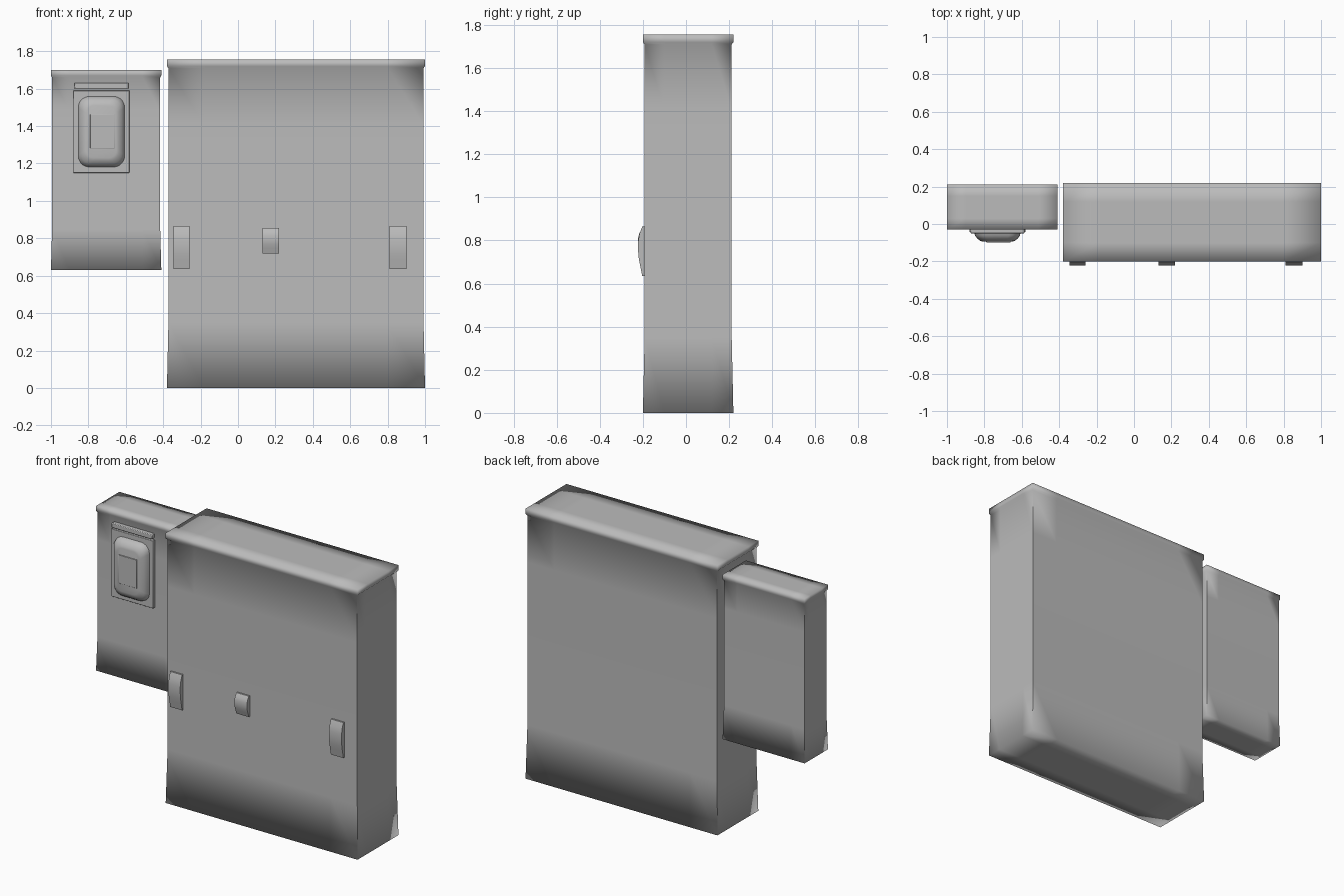
import bpy, bmesh
from mathutils import Vector

cube = bpy.data.objects.get("Cube")
if cube:
    bpy.data.objects.remove(cube, do_unlink=True)

grey = bpy.data.materials.new("cabinet_grey")
grey.use_nodes = True
colour = (0.5, 0.5, 0.5, 1)
grey.diffuse_color = colour
grey.node_tree.nodes["Principled BSDF"].inputs["Base Color"].default_value = colour


def finish(bm, name, angle=None):
    bmesh.ops.recalc_face_normals(bm, faces=bm.faces)
    mesh = bpy.data.meshes.new(name)
    bm.to_mesh(mesh)
    bm.free()
    mesh.materials.append(grey)
    obj = bpy.data.objects.new(name, mesh)
    bpy.context.collection.objects.link(obj)
    bpy.ops.object.select_all(action='DESELECT')
    obj.select_set(True)
    bpy.context.view_layer.objects.active = obj
    if angle is None:
        bpy.ops.object.shade_smooth()
    else:
        bpy.ops.object.shade_smooth_by_angle(angle=angle)
    return obj


def box(lo, hi):
    bm = bmesh.new()
    bmesh.ops.create_cube(bm, size=1)
    lo, hi = Vector(lo), Vector(hi)
    for v in bm.verts:
        v.co = (lo + hi) / 2 + v.co * (hi - lo)
    return bm


def cut(bm, axis, value):
    point, normal = Vector(), Vector()
    point[axis], normal[axis] = value, 1
    bmesh.ops.bisect_plane(bm, geom=bm.verts[:] + bm.edges[:] + bm.faces[:],
                           plane_co=point, plane_no=normal)


def enclosure(name, lo, hi, lip, overhang, soft):
    """Box with soft shaded ends and a thin projecting lid rim."""
    bm = box(lo, hi)
    rim = hi[2] - lip
    for axis, inset in enumerate(soft):
        cut(bm, axis, lo[axis] + inset)
        cut(bm, axis, hi[axis] - inset)
    cut(bm, 2, rim)
    cut(bm, 2, rim - 0.01)
    # Pull the walls in slightly between the foot and the rim
    for v in bm.verts:
        if lo[2] + 0.01 < v.co.z < rim - 0.005:
            for axis in (0, 1):
                if abs(v.co[axis] - lo[axis]) < 0.001:
                    v.co[axis] += overhang
                elif abs(v.co[axis] - hi[axis]) < 0.001:
                    v.co[axis] -= overhang
    # Keep the upright corners crisp while the ends shade softly
    for e in bm.edges:
        if len(e.link_faces) == 2:
            a, b = (f.normal for f in e.link_faces)
            d = e.verts[0].co - e.verts[1].co
            if a.length and b.length and a.dot(b) < 0.5 and abs(d.z) > 0.01:
                e.smooth = False
    return finish(bm, name)


enclosure("main_cabinet", (-0.38, -0.2, 0), (1, 0.22, 1.755),
          0.035, 0.008, (0.2, 0.1, 0.35))
enclosure("meter_box", (-1, -0.03, 0.63), (-0.41, 0.21, 1.7),
          0.03, 0.006, (0.1, 0.06, 0.22))


def bevelled(name, lo, hi, width, segments=2):
    obj = finish(box(lo, hi), name, 0.6)
    mod = obj.modifiers.new("soft_edges", 'BEVEL')
    mod.width, mod.segments = width, segments
    return obj


# Meter door with its hinge strip
bevelled("meter_door", (-0.88, -0.044, 1.15), (-0.58, -0.02, 1.59), 0.003)
bevelled("door_hinge", (-0.875, -0.05, 1.6), (-0.585, -0.02, 1.63), 0.004)


def rounded_ring(bm, cx, cz, w, h, r, y, steps=5):
    import math
    ring = []
    for q, (sx, sz) in enumerate(((1, 1), (-1, 1), (-1, -1), (1, -1))):
        for i in range(steps + 1):
            a = math.pi / 2 * (q + i / steps)
            ring.append(bm.verts.new((cx + sx * (w - r) + r * math.cos(a), y,
                                      cz + sz * (h - r) + r * math.sin(a))))
    return ring


# Domed cover: stacked rounded outlines (half width, half height, radius, depth)
bm = bmesh.new()
rings = [rounded_ring(bm, -0.73, 1.37, *s) for s in (
    (0.125, 0.19, 0.06, -0.04), (0.12, 0.185, 0.06, -0.062),
    (0.108, 0.172, 0.055, -0.078), (0.092, 0.155, 0.05, -0.09),
    (0.08, 0.14, 0.04, -0.094))]
for a, b in zip(rings, rings[1:]):
    for i in range(len(a)):
        j = (i + 1) % len(a)
        bm.faces.new((a[i], a[j], b[j], b[i]))
bm.faces.new(rings[-1])
bm.faces.new(rings[0])
finish(bm, "meter_cover", 0.9)
bevelled("meter_window", (-0.79, -0.099, 1.28), (-0.66, -0.092, 1.465), 0.002)


def latch(name, x0, x1, z0, z1):
    """Curved handle drawn as a side profile and extruded across."""
    profile = ((0, -0.19), (0, -0.203), (0.2, -0.212), (0.35, -0.219),
               (0.5, -0.222), (0.7, -0.222), (0.85, -0.216), (1, -0.203), (1, -0.19))
    bm = bmesh.new()
    face = bm.faces.new([bm.verts.new((x0, y, z0 + t * (z1 - z0))) for t, y in profile])
    out = bmesh.ops.extrude_face_region(bm, geom=[face])["geom"]
    bmesh.ops.translate(bm, vec=(x1 - x0, 0, 0),
                        verts=[g for g in out if isinstance(g, bmesh.types.BMVert)])
    finish(bm, name, 0.6)


latch("right_latch", -0.345, -0.26, 0.635, 0.865)
latch("left_latch", 0.81, 0.9, 0.635, 0.865)
latch("middle_latch", 0.13, 0.22, 0.72, 0.855)
